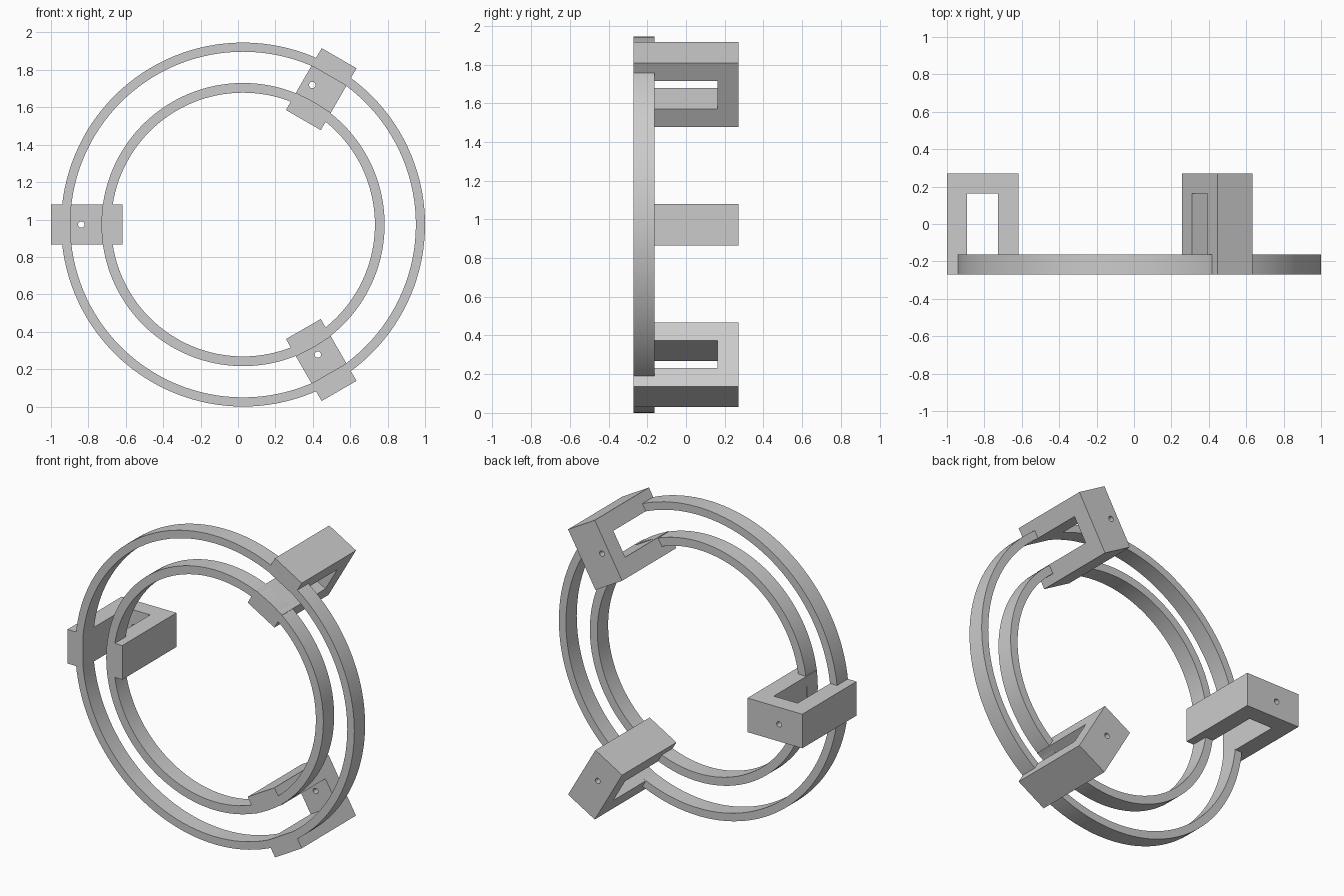
import bpy
import bmesh
from math import cos, sin, pi, radians
from mathutils import Matrix, Vector

cube = bpy.data.objects.get("Cube")
if cube:
    bpy.data.objects.remove(cube, do_unlink=True)

CENTRE = Vector((0.027, 0, 0.973))
FRONT, RING_BACK, BACK = -0.27, -0.162, 0.27
WALL = 0.108

grey = bpy.data.materials.new("light grey")
grey.use_nodes = True
grey.diffuse_color = (0.6, 0.6, 0.6, 1)
grey.node_tree.nodes["Principled BSDF"].inputs["Base Color"].default_value = grey.diffuse_color


def make_object(name, bm):
    bmesh.ops.recalc_face_normals(bm, faces=bm.faces)
    mesh = bpy.data.meshes.new(name)
    bm.to_mesh(mesh)
    bm.free()
    mesh.materials.append(grey)
    obj = bpy.data.objects.new(name, mesh)
    bpy.context.collection.objects.link(obj)
    return obj


def select_only(obj):
    bpy.ops.object.select_all(action='DESELECT')
    obj.select_set(True)
    bpy.context.view_layer.objects.active = obj


# Flat band revolved from a rectangular section about the y axis
def make_ring(name, inner, outer, segments=128):
    bm = bmesh.new()
    section = [(inner, FRONT), (outer, FRONT), (outer, RING_BACK), (inner, RING_BACK)]
    loops = []
    for i in range(segments):
        a = 2 * pi * i / segments
        loops.append([bm.verts.new(CENTRE + Vector((r * cos(a), y, r * sin(a))))
                      for r, y in section])
    for i, here in enumerate(loops):
        after = loops[(i + 1) % segments]
        for j in range(4):
            k = (j + 1) % 4
            bm.faces.new((here[j], here[k], after[k], after[j]))
    obj = make_object(name, bm)
    select_only(obj)
    bpy.ops.object.shade_smooth_by_angle(angle=radians(30))


# U-shaped bracket joining both rings, with a screw hole in its back wall
def make_bracket(name, angle, hole):
    inner, outer, width = 0.645, 1.027, 0.215
    profile = [(inner, FRONT), (inner + WALL, FRONT), (inner + WALL, BACK - WALL),
               (outer - WALL, BACK - WALL), (outer - WALL, FRONT), (outer, FRONT),
               (outer, BACK), (inner, BACK)]
    bm = bmesh.new()
    face = bm.faces.new([bm.verts.new((r, y, -width / 2)) for r, y in profile])
    side = bmesh.ops.extrude_face_region(bm, geom=[face])["geom"]
    bmesh.ops.translate(bm, vec=(0, 0, width),
                        verts=[v for v in side if isinstance(v, bmesh.types.BMVert)])
    bm.transform(Matrix.Translation(CENTRE) @ Matrix.Rotation(-radians(angle), 4, 'Y'))
    obj = make_object(name, bm)

    drill = bmesh.new()
    place = Matrix.Translation(CENTRE + Vector((hole[0], BACK - WALL / 2, hole[1])))
    bmesh.ops.create_cone(drill, cap_ends=True, segments=24, radius1=0.017, radius2=0.017,
                          depth=WALL * 2, matrix=place @ Matrix.Rotation(pi / 2, 4, 'X'))
    cutter = make_object("hole_cutter", drill)
    cutter.hide_render = True
    cut = obj.modifiers.new("screw_hole", 'BOOLEAN')
    cut.operation = 'DIFFERENCE'
    cut.solver = 'EXACT'
    cut.object = cutter
    select_only(obj)
    bpy.ops.object.modifier_apply(modifier=cut.name)
    bpy.data.objects.remove(cutter, do_unlink=True)


make_ring("outer_ring", 0.924, 0.973)
make_ring("inner_ring", 0.705, 0.757)
make_bracket("right_bracket", 180, (-0.865, 0))
make_bracket("upper_left_bracket", 60, (0.37, 0.746))
make_bracket("lower_left_bracket", -60, (0.4, -0.695))
